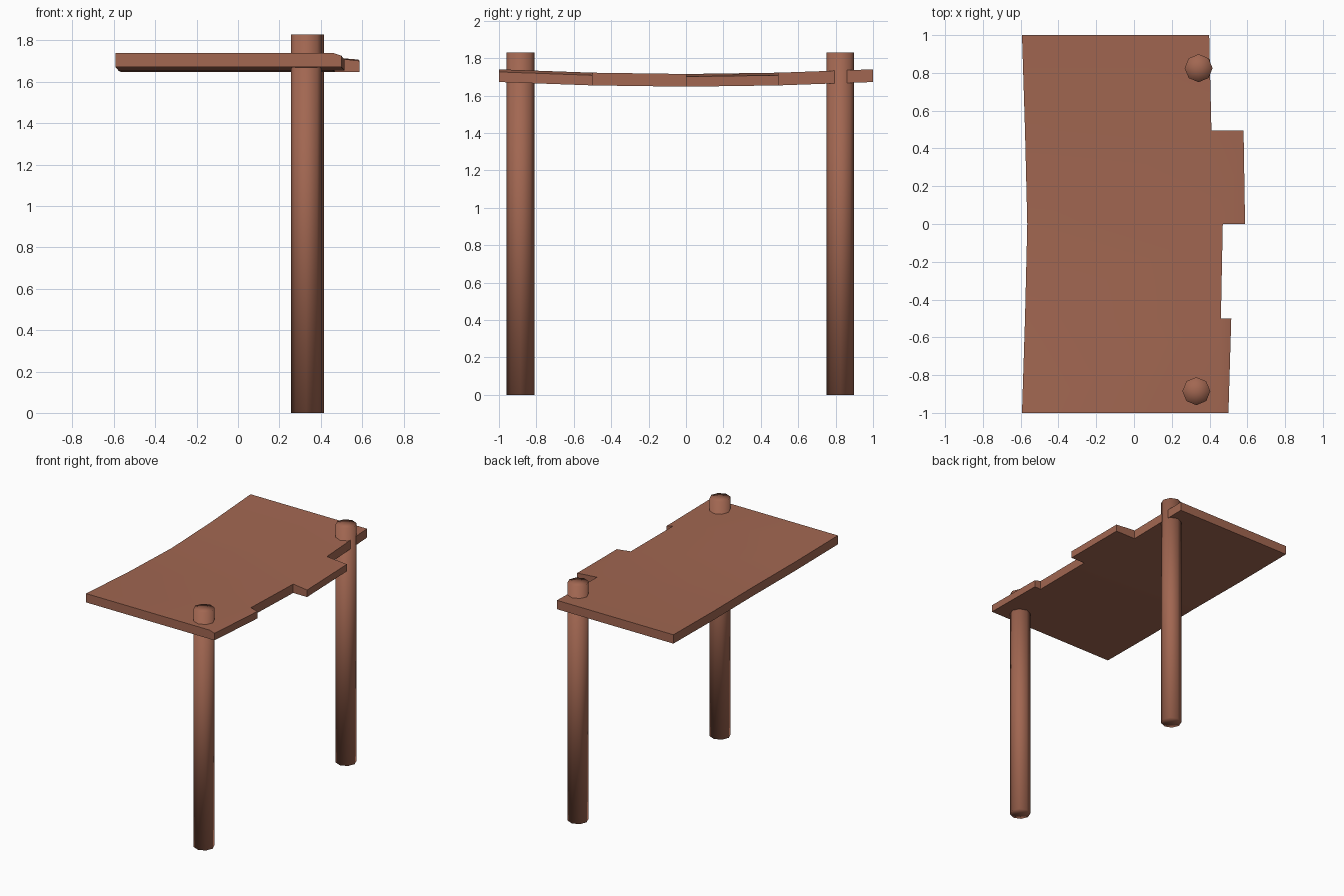
import bpy
import bmesh
from mathutils import Matrix

cube = bpy.data.objects.get("Cube")
if cube:
    bpy.data.objects.remove(cube, do_unlink=True)

wood = bpy.data.materials.new("reddish_brown")
wood.use_nodes = True
colour = (0.36, 0.135, 0.083, 1)
wood.diffuse_color = colour
wood.node_tree.nodes["Principled BSDF"].inputs["Base Color"].default_value = colour


def make_object(name, bm):
    bmesh.ops.recalc_face_normals(bm, faces=bm.faces[:])
    mesh = bpy.data.meshes.new(name)
    bm.to_mesh(mesh)
    bm.free()
    obj = bpy.data.objects.new(name, mesh)
    mesh.materials.append(wood)
    bpy.context.collection.objects.link(obj)
    return obj


# Eight-sided posts, shaded smooth over the ends
def post(name, x, y, radius=0.074, height=1.83):
    bm = bmesh.new()
    bmesh.ops.create_cone(bm, cap_ends=True, cap_tris=True, segments=8,
                          radius1=radius, radius2=radius, depth=height,
                          matrix=Matrix.Translation((x, y, height / 2)))
    for face in bm.faces:
        face.smooth = True
    make_object(name, bm)


post("front_post", 0.33, -0.885)
post("back_post", 0.342, 0.825)

# Sagging canopy rows: y, left edge, right seam, top height
rows = [(-1, -0.593, 0.46, 1.74),
        (-0.5, -0.577, 0.46, 1.722),
        (0, -0.565, 0.47, 1.715),
        (0.495, -0.577, 0.41, 1.722),
        (1, -0.593, 0.398, 1.74)]
# Overhanging flaps: bay index to outer edge at both ends of the bay
flaps = {0: (0.5, 0.515), 2: (0.588, 0.58)}
thickness = 0.068
droop = 0.014

bm = bmesh.new()
layers = []
for drop in (0, thickness):
    layers.append([(bm.verts.new((left, y, z - drop)), bm.verts.new((seam, y, z - drop)))
                   for y, left, seam, z in rows])
top, bottom = layers


def bridge(a, b, c, d):
    bm.faces.new((a, b, c, d))


for i in range(len(rows) - 1):
    j = i + 1
    for layer in layers:
        bridge(layer[i][0], layer[i][1], layer[j][1], layer[j][0])
    bridge(top[i][0], top[j][0], bottom[j][0], bottom[i][0])
    if i not in flaps:
        bridge(top[i][1], top[j][1], bottom[j][1], bottom[i][1])
        continue
    # Flap with a slightly lowered outer top edge
    outer = []
    for drop in (droop, thickness):
        outer.append([bm.verts.new((x, rows[k][0], rows[k][3] - drop))
                      for x, k in zip(flaps[i], (i, j))])
    for layer, edge in zip(layers, outer):
        bridge(layer[i][1], edge[0], edge[1], layer[j][1])
    bridge(outer[0][0], outer[0][1], outer[1][1], outer[1][0])
    for k, n in ((i, 0), (j, 1)):
        bridge(top[k][1], outer[0][n], outer[1][n], bottom[k][1])

# End faces
for k in (0, -1):
    bridge(top[k][0], top[k][1], bottom[k][1], bottom[k][0])

canopy = make_object("canopy", bm)
bpy.context.view_layer.objects.active = canopy
canopy.select_set(True)
bpy.ops.object.shade_smooth_by_angle()
